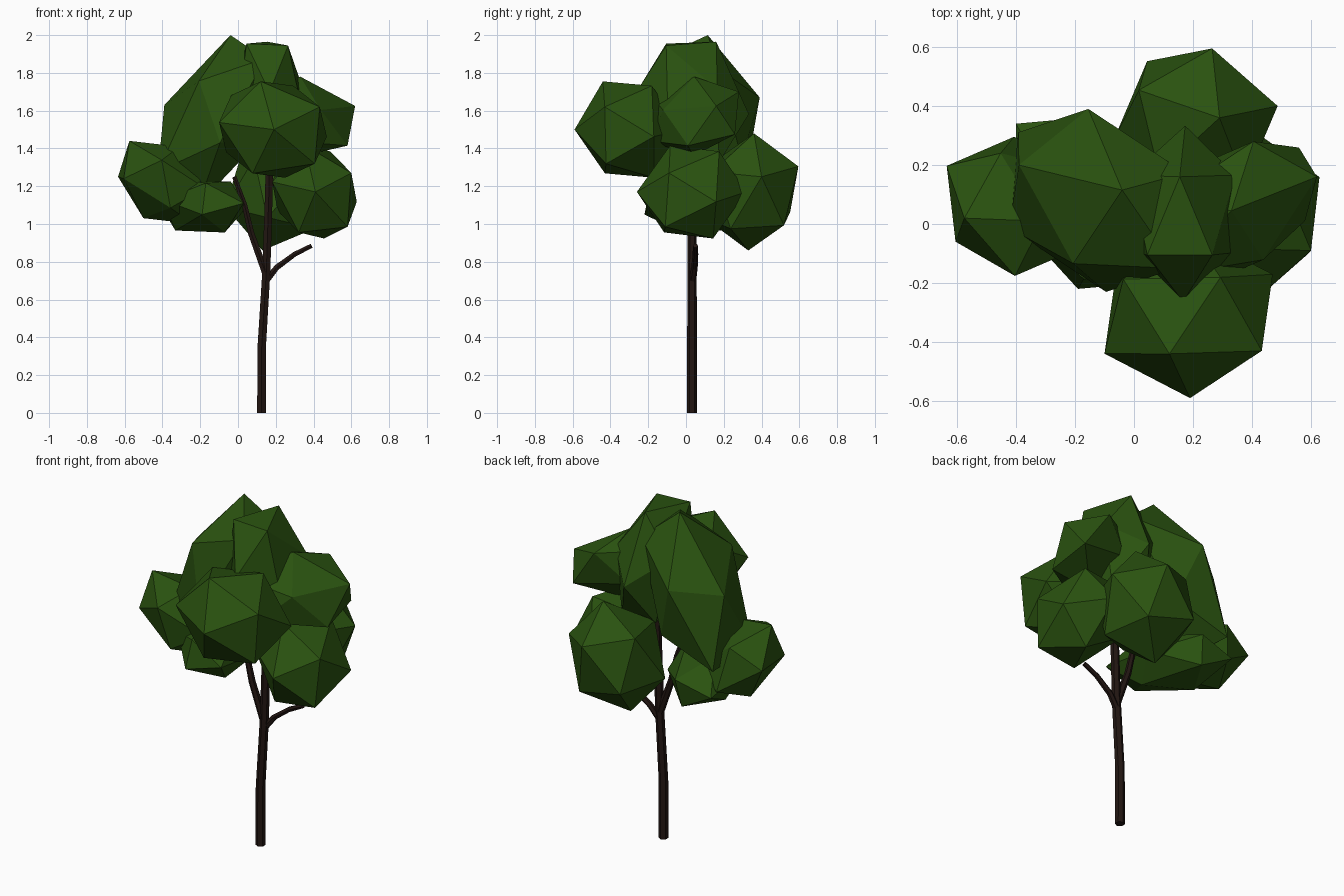
import bpy, bmesh, math
from mathutils import Vector, Matrix

if "Cube" in bpy.data.objects:
    bpy.data.objects.remove(bpy.data.objects["Cube"])


def material(name, rgb):
    m = bpy.data.materials.new(name)
    m.diffuse_color = (*rgb, 1)
    m.use_nodes = True
    m.node_tree.nodes["Principled BSDF"].inputs["Base Color"].default_value = m.diffuse_color
    return m


LEAF = material("leaf_green", (0.023, 0.085, 0.005))
BARK = material("dark_bark", (0.016, 0.008, 0.006))


def finish(bm, name, mat):
    bmesh.ops.recalc_face_normals(bm, faces=bm.faces[:])
    me = bpy.data.meshes.new(name)
    bm.to_mesh(me)
    bm.free()
    me.materials.append(mat)
    ob = bpy.data.objects.new(name, me)
    bpy.context.collection.objects.link(ob)
    return ob


def columns(a, b, c):
    return Matrix((a, b, c)).transposed()


# One face of the unit icosahedron: its pole and two neighbouring ring corners
S, H = 2 / math.sqrt(5), 1 / math.sqrt(5)
A72 = math.radians(72)
UNIT_FACE = columns((0, 0, 1), (S, 0, H), (S * math.cos(A72), S * math.sin(A72), H))


def leaf_clump(name, centre, *corners):
    """Stretched icosahedron given by its centre and the corners of one face."""
    c = Vector(centre)
    m = columns(*[Vector(p) - c for p in corners]) @ UNIT_FACE.inverted()
    bm = bmesh.new()
    bmesh.ops.create_icosphere(bm, subdivisions=1, radius=1)
    for v in bm.verts:
        v.co = c + m @ v.co
    finish(bm, name, LEAF)


def limb(name, path, r0, r1, sides=6):
    """Tapered faceted tube along a path."""
    pts = [Vector(p) for p in path]
    n = len(pts)
    up = Vector((0, 0, 1))
    bm = bmesh.new()
    rings = []
    for i, p in enumerate(pts):
        d = pts[min(i + 1, n - 1)] - pts[max(i - 1, 0)]
        q = up.rotation_difference(d)
        r = r0 + (r1 - r0) * i / (n - 1)
        rings.append([bm.verts.new(p + q @ Vector((r * math.cos(t), r * math.sin(t), 0)))
                      for t in (math.tau * (k + .5) / sides for k in range(sides))])
    for lo, hi in zip(rings, rings[1:]):
        for k in range(sides):
            j = (k + 1) % sides
            bm.faces.new((lo[k], lo[j], hi[j], hi[k]))
    bm.faces.new(rings[0][::-1])
    bm.faces.new(rings[-1])
    finish(bm, name, BARK)


# Trunk and branches
limb("trunk", [(.125, .032, 0), (.125, .032, .34), (.15, .032, .75),
               (.163, .032, 1.15), (.17, .032, 1.5)], .027, .022)
limb("right_branch", [(.15, .035, .70), (.205, .045, .77), (.30, .05, .84), (.39, .05, .885)],
     .019, .013)
limb("left_branch", [(.15, .032, .73), (.07, .032, .95), (.035, .032, 1.10), (-.02, .032, 1.25)],
     .022, .013)

# Foliage clumps
leaf_clump("front_clump", (.185, -.305, 1.50),
           (.19, -.59, 1.50), (.12, -.44, 1.755), (.433, -.43, 1.62))
leaf_clump("left_clump", (-.405, .06, 1.22),
           (-.575, .02, 1.44), (-.635, .197, 1.25), (-.605, -.06, 1.24))
leaf_clump("lower_left_clump", (-.185, .07, 1.095),
           (-.19, -.22, 1.05), (.03, -.20, 1.11), (-.07, -.02, .955))
leaf_clump("lower_right_clump", (.405, .03, 1.17),
           (.41, -.26, 1.17), (.60, -.09, 1.27), (.58, -.11, .985))
leaf_clump("back_clump", (.21, .345, 1.17),
           (.29, .36, 1.48), (.265, .595, 1.305), (.487, .40, 1.25))
leaf_clump("tall_clump", (-.125, .08, 1.55),
           (-.04, .115, 2.0), (-.39, .20, 1.63), (-.155, .39, 1.67))
leaf_clump("top_clump", (.17, .035, 1.64),
           (.045, -.105, 1.955), (.265, -.105, 1.945), (.155, .16, 1.965))
leaf_clump("upper_right_clump", (.335, .042, 1.57),
           (.62, .16, 1.625), (.405, .28, 1.70), (.33, .045, 1.78))
